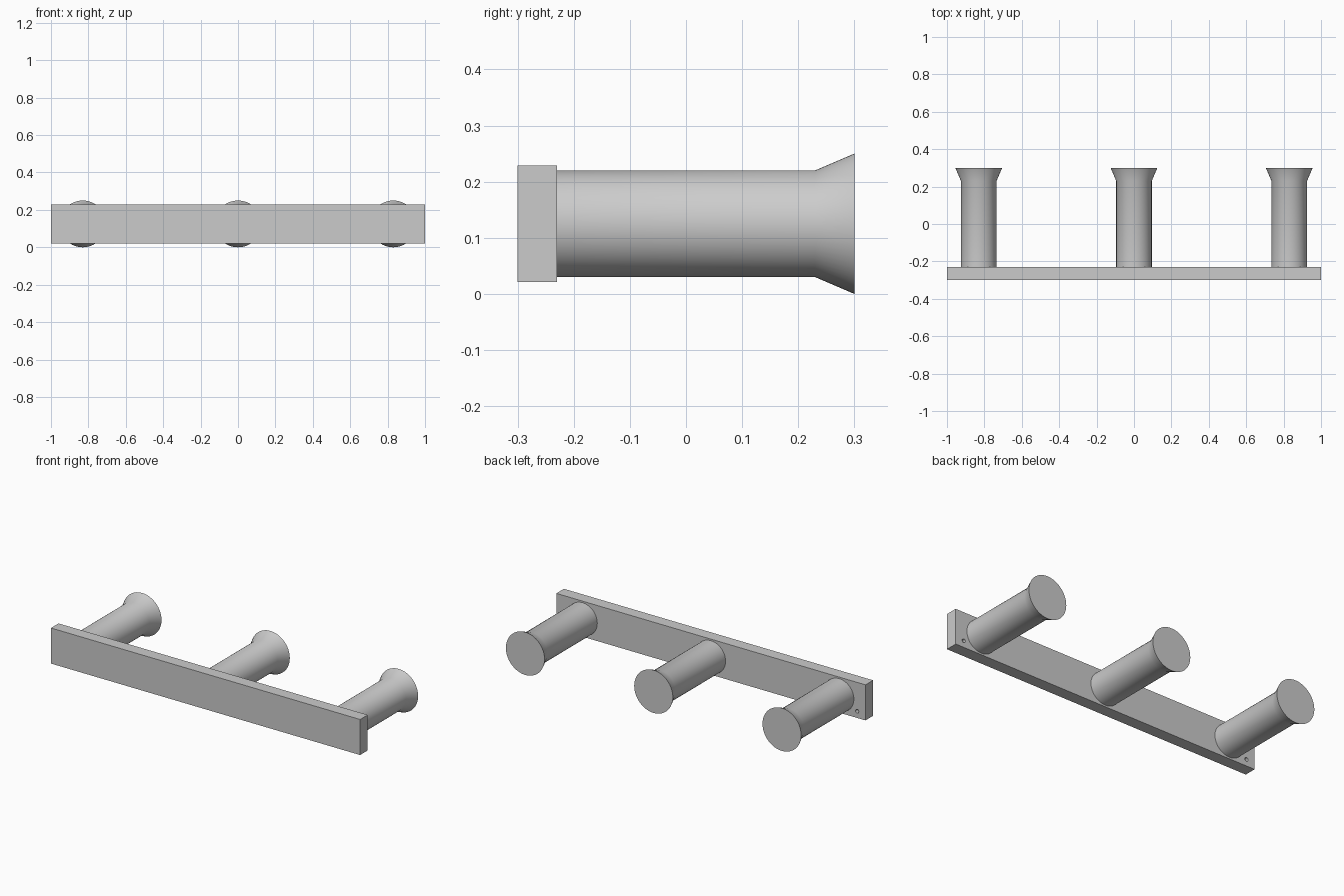
import bpy
import bmesh
import math

cube = bpy.data.objects.get("Cube")
if cube:
    bpy.data.objects.remove(cube, do_unlink=True)

MID_Z = 0.125
BACK_Y, FRONT_Y = -0.23, -0.3

grey = bpy.data.materials.new("satin_grey")
grey.use_nodes = True
colour = (0.6, 0.6, 0.6, 1)
grey.diffuse_color = colour
grey.node_tree.nodes["Principled BSDF"].inputs["Base Color"].default_value = colour


def lathe_y(name, x, z, profile, sides):
    """Closed round solid along y from (y, radius) pairs."""
    bm = bmesh.new()
    rings = []
    for y, r in profile:
        rings.append([bm.verts.new((r * math.cos(a), y, r * math.sin(a)))
                      for a in (2 * math.pi * i / sides for i in range(sides))])
    for low, high in zip(rings, rings[1:]):
        for i in range(sides):
            j = (i + 1) % sides
            bm.faces.new((low[i], low[j], high[j], high[i]))
    bm.faces.new(rings[0])
    bm.faces.new(rings[-1])
    bmesh.ops.recalc_face_normals(bm, faces=bm.faces)
    mesh = bpy.data.meshes.new(name)
    bm.to_mesh(mesh)
    bm.free()
    obj = bpy.data.objects.new(name, mesh)
    obj.location = (x, 0, z)
    mesh.materials.append(grey)
    bpy.context.collection.objects.link(obj)
    return obj


def smooth(obj):
    bpy.ops.object.select_all(action="DESELECT")
    obj.select_set(True)
    bpy.context.view_layer.objects.active = obj
    bpy.ops.object.shade_smooth_by_angle(angle=math.radians(30))


# Long mounting rail
bpy.ops.mesh.primitive_cube_add(size=1, location=(0, (BACK_Y + FRONT_Y) / 2, MID_Z))
rail = bpy.context.object
rail.name = "rail"
rail.scale = (2, BACK_Y - FRONT_Y, 0.208)
bpy.ops.object.transform_apply(location=False, rotation=False, scale=True)
rail.data.materials.append(grey)

# Small blind screw holes near the rail ends
for side, x in (("left", 0.946), ("right", -0.946)):
    cutter = lathe_y(side + "_hole_cutter", x, 0.06,
                     [(BACK_Y - 0.04, 0.011), (BACK_Y + 0.02, 0.011)], 20)
    cutter.hide_render = True
    cutter.hide_set(True)
    cut = rail.modifiers.new(side + "_screw_hole", "BOOLEAN")
    cut.operation = "DIFFERENCE"
    cut.solver = "EXACT"
    cut.object = cutter

# Three flared pegs
for side, x in (("right", -0.83), ("middle", 0), ("left", 0.83)):
    peg = lathe_y(side + "_peg", x, MID_Z,
                  [(BACK_Y, 0.095), (0.23, 0.095), (0.3, 0.125)], 64)
    smooth(peg)
